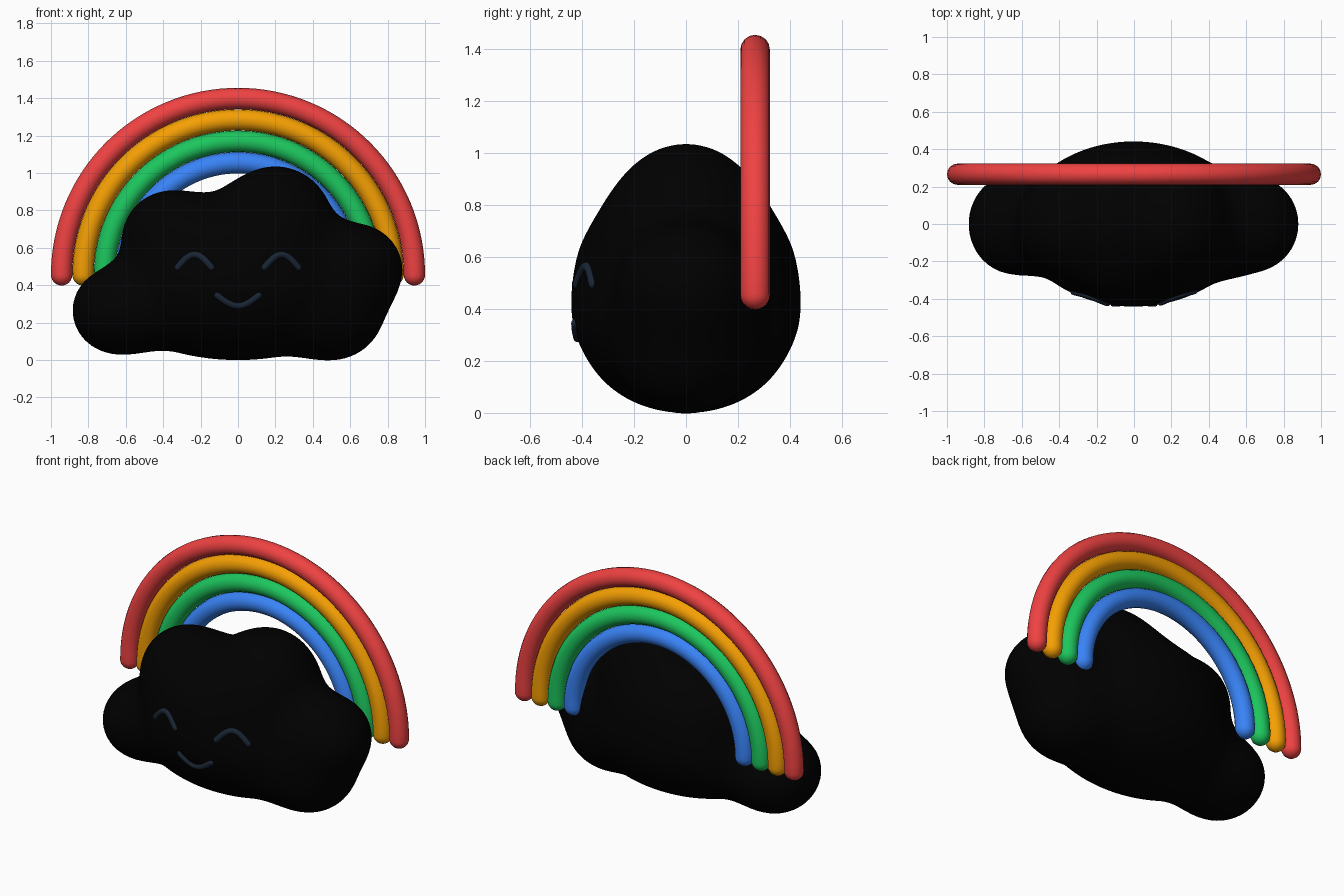
import bpy, bmesh, math
from mathutils import Vector

if "Cube" in bpy.data.objects:
    bpy.data.objects.remove(bpy.data.objects["Cube"])


def srgb(hexa):
    return [(int(hexa[i:i + 2], 16) / 255) ** 2.2 for i in (0, 2, 4)] + [1]


def paint(obj, name, color):
    mat = bpy.data.materials.get(name) or bpy.data.materials.new(name)
    mat.diffuse_color = color
    mat.use_nodes = True
    mat.node_tree.nodes["Principled BSDF"].inputs["Base Color"].default_value = mat.diffuse_color
    obj.data.materials.append(mat)


# Cloud lobes: centre x, z and radii x, y, z (all centred on y = 0)
LOBES = [
    (0.00, 0.40, 0.61, 0.44, 0.37),     # body
    (-0.02, 0.61, 0.46, 0.385, 0.275),  # upper body
    (0.00, 0.235, 0.62, 0.28, 0.19),    # lower body
    (0.20, 0.715, 0.31, 0.30, 0.32),    # top
    (-0.37, 0.65, 0.245, 0.25, 0.25),   # upper left
    (0.62, 0.48, 0.26, 0.26, 0.25),     # right
    (0.51, 0.25, 0.25, 0.25, 0.245),    # lower right
    (-0.635, 0.265, 0.25, 0.27, 0.235), # lower left
]
BLEND = 0.15
CENTER = Vector((0, 0, 0.42))


def field(p):
    """Smoothly blended distance to the lobes."""
    d = None
    for cx, cz, rx, ry, rz in LOBES:
        x, y, z = (p.x - cx) / rx, p.y / ry, (p.z - cz) / rz
        k0 = math.sqrt(x * x + y * y + z * z)
        k1 = math.sqrt((x / rx) ** 2 + (y / ry) ** 2 + (z / rz) ** 2)
        e = k0 * (k0 - 1) / max(k1, 1e-6)
        if d is None:
            d = e
        else:
            h = max(BLEND - abs(d - e), 0) / BLEND
            d = min(d, e) - h * h * BLEND / 4
    return d


def hit(origin, direction, lo=0.0, hi=1.2):
    """Surface point along a ray that starts inside the cloud."""
    for _ in range(15):
        mid = (lo + hi) / 2
        if field(origin + direction * mid) < 0:
            lo = mid
        else:
            hi = mid
    return origin + direction * lo


# Cloud: a fine sphere pushed out to the blended lobes
bm = bmesh.new()
bmesh.ops.create_icosphere(bm, subdivisions=6, radius=1)
for v in bm.verts:
    v.co = hit(CENTER, v.co.normalized())
bmesh.ops.smooth_vert(bm, verts=bm.verts, factor=0.5,
                      use_axis_x=True, use_axis_y=True, use_axis_z=True)
for f in bm.faces:
    f.smooth = True
mesh = bpy.data.meshes.new("cloud")
bm.to_mesh(mesh)
bm.free()
cloud = bpy.data.objects.new("cloud", mesh)
bpy.context.collection.objects.link(cloud)
paint(cloud, "cloud_black", (0.0, 0.0, 0.0, 1))


def tube(name, points, radius):
    """Round tube along points, closed with dome ends."""
    points = [Vector(p) for p in points]
    start = (points[0] - points[1]).normalized()
    end = (points[-1] - points[-2]).normalized()
    dome = [(math.sin(a), max(math.cos(a), 0.02))
            for a in (math.pi / 2 * i / 6 for i in range(1, 7))]
    path = [(points[0] + start * radius * s, c) for s, c in reversed(dome)]
    path += [(p, 1) for p in points]
    path += [(points[-1] + end * radius * s, c) for s, c in dome]
    curve = bpy.data.curves.new(name, 'CURVE')
    curve.dimensions = '3D'
    curve.bevel_depth = radius
    curve.bevel_resolution = 6
    curve.use_fill_caps = True
    spline = curve.splines.new('POLY')
    spline.points.add(len(path) - 1)
    for pt, (co, r) in zip(spline.points, path):
        pt.co = (*co, 1)
        pt.radius = r
    obj = bpy.data.objects.new(name, curve)
    bpy.context.collection.objects.link(obj)
    bpy.ops.object.select_all(action='DESELECT')
    obj.select_set(True)
    bpy.context.view_layer.objects.active = obj
    bpy.ops.object.convert(target='MESH')
    obj = bpy.context.view_layer.objects.active
    bpy.ops.object.shade_smooth()
    return obj


# Rainbow bands, outer to inner
BANDS = [("red", "ef4444"), ("orange", "f59e0b"), ("green", "22c55e"), ("blue", "3b82f6")]
for i, (label, color) in enumerate(BANDS):
    r = 0.943 - 0.1145 * i
    arc = [(r * math.cos(a), 0.266, 0.455 + r * math.sin(a))
           for a in (math.pi * k / 64 for k in range(65))]
    paint(tube("rainbow_" + label, arc, 0.057), label, srgb(color))


def face_line(name, cx, base, half, height):
    """Curved line laid on the front of the cloud."""
    pts = []
    for k in range(25):
        t = -1 + k / 12
        p = Vector((cx + half * t, 0, base + height * math.cos(t * math.pi / 2)))
        pts.append(hit(p, Vector((0, -1, 0))) + Vector((0, 0.004, 0)))
    paint(tube(name, pts, 0.018), "face_slate", srgb("1f2937"))


# Smiling face
for label, side in (("left", -1), ("right", 1)):
    face_line(label + "_eye", 0.232 * side, 0.495, 0.09, 0.068)
face_line("mouth", 0, 0.345, 0.11, -0.055)
